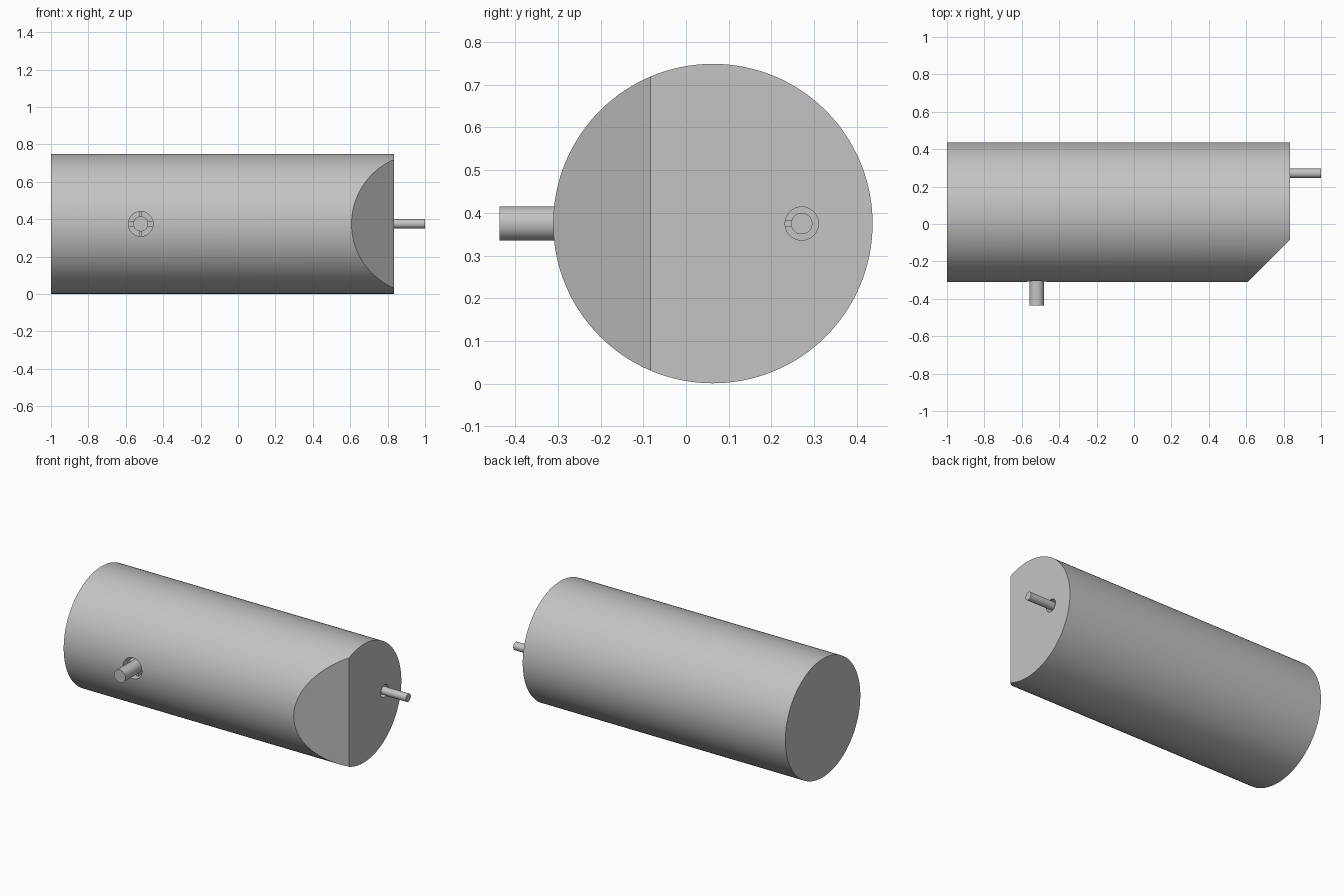
import bpy
import math
from mathutils import Vector

default = bpy.data.objects.get("Cube")
if default:
    bpy.data.objects.remove(default, do_unlink=True)

# Single plain grey
GREY = (0.55, 0.55, 0.55, 1.0)
grey = bpy.data.materials.new("plain_grey")
grey.use_nodes = True
grey.diffuse_color = GREY
grey.node_tree.nodes["Principled BSDF"].inputs["Base Color"].default_value = GREY

X, Y = Vector((1, 0, 0)), Vector((0, 1, 0))
RADIUS, AXIS_Y, AXIS_Z = 0.374, 0.063, 0.375
END_X = 0.835


def cylinder(name, start, end, radius, sides=64):
    """Cylinder running from start to end."""
    start, end = Vector(start), Vector(end)
    axis = end - start
    bpy.ops.mesh.primitive_cylinder_add(
        vertices=sides, radius=radius, depth=axis.length, location=(start + end) / 2,
        rotation=axis.to_track_quat("Z", "Y").to_euler())
    obj = bpy.context.object
    obj.name = name
    obj.data.materials.append(grey)
    return obj


def box(name, centre, size, turn=(0, 0, 0)):
    bpy.ops.mesh.primitive_cube_add(size=1, location=centre, rotation=turn)
    obj = bpy.context.object
    obj.name = name
    obj.scale = size
    obj.data.materials.append(grey)
    return obj


def cut(target, cutter):
    """Subtract the cutter, then discard it."""
    cutter.hide_render = True
    bpy.context.view_layer.objects.active = target
    mod = target.modifiers.new("cut", "BOOLEAN")
    mod.operation = "DIFFERENCE"
    mod.solver = "EXACT"
    mod.object = cutter
    bpy.ops.object.modifier_apply(modifier=mod.name)
    bpy.data.objects.remove(cutter, do_unlink=True)


def smooth(obj):
    bpy.ops.object.select_all(action="DESELECT")
    obj.select_set(True)
    bpy.context.view_layer.objects.active = obj
    bpy.ops.object.shade_smooth_by_angle(angle=math.radians(30))


# Main drum lying along x
body = cylinder("drum_body", (-1, AXIS_Y, AXIS_Z), (END_X, AXIS_Y, AXIS_Z), RADIUS, 128)

# Slanted flat across the front left corner
normal = Vector((1, -1, 0)).normalized()
on_plane = Vector((END_X, -0.083, AXIS_Z))
cut(body, box("corner_cutter", on_plane + normal * 0.5, (1, 2, 2), (0, 0, math.radians(-45))))

# Sockets for the two pins
front = Vector((-0.52, AXIS_Y - RADIUS, AXIS_Z))
side = Vector((END_X, 0.271, AXIS_Z))
FRONT_DEPTH, SIDE_DEPTH = 0.1, 0.08
cut(body, cylinder("front_cutter", front - Y * 0.05, front + Y * FRONT_DEPTH, 0.066))
cut(body, cylinder("side_cutter", side + X * 0.05, side - X * SIDE_DEPTH, 0.039))
smooth(body)

# Pins standing in the sockets
smooth(cylinder("front_pin", front + Y * (FRONT_DEPTH + 0.01), (front.x, -0.437, AXIS_Z), 0.04))
smooth(cylinder("side_pin", side - X * (SIDE_DEPTH + 0.01), (1, side.y, AXIS_Z), 0.025))

# Small bridges between the pins and the socket walls
for sign, label in ((-1, "lower"), (1, "upper")):
    box(label + "_bridge", front + Vector((0, 0.075, sign * 0.053)), (0.014, 0.05, 0.034))
for sign, label in ((-1, "right"), (1, "left")):
    box(label + "_bridge", front + Vector((sign * 0.053, 0.075, 0)), (0.034, 0.05, 0.03))
box("side_bridge", side + Vector((-0.06, -0.032, 0)), (0.04, 0.018, 0.016))
